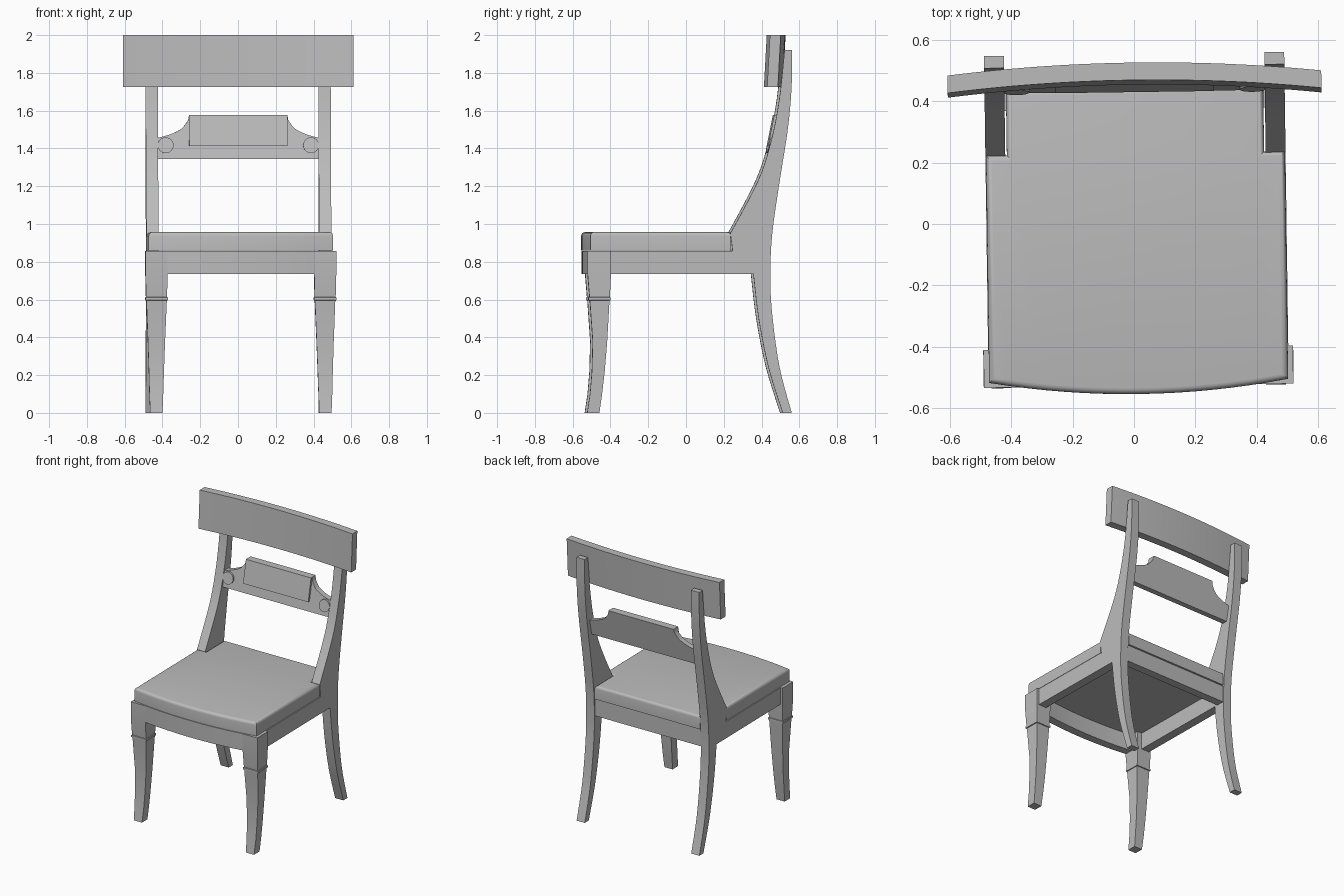
import bpy, bmesh
from mathutils import Matrix, Vector
from mathutils.geometry import interpolate_bezier

if "Cube" in bpy.data.objects:
    bpy.data.objects.remove(bpy.data.objects["Cube"])

grey = bpy.data.materials.new("plain grey")
grey.use_nodes = True
grey.diffuse_color = (0.5, 0.5, 0.5, 1)
grey.node_tree.nodes["Principled BSDF"].inputs["Base Color"].default_value = grey.diffuse_color

# The whole chair is turned very slightly on its footprint
PLACE = Matrix.Translation((0.008, 0, 0)) @ Matrix.Rotation(0.014, 4, "Z")


def finish(name, bm):
    bmesh.ops.recalc_face_normals(bm, faces=bm.faces)
    bm.transform(PLACE)
    mesh = bpy.data.meshes.new(name)
    bm.to_mesh(mesh)
    bm.free()
    mesh.materials.append(grey)
    obj = bpy.data.objects.new(name, mesh)
    bpy.context.collection.objects.link(obj)
    bpy.ops.object.select_all(action="DESELECT")
    obj.select_set(True)
    bpy.context.view_layer.objects.active = obj
    bpy.ops.object.shade_smooth_by_angle(angle=0.6)
    return obj


def prism(outline, depth):
    """Extrude a closed outline of 3D points along a vector."""
    bm = bmesh.new()
    face = bm.faces.new([bm.verts.new(p) for p in outline])
    new = bmesh.ops.extrude_face_region(bm, geom=[face], use_keep_orig=True)
    verts = [g for g in new["geom"] if isinstance(g, bmesh.types.BMVert)]
    bmesh.ops.translate(bm, vec=depth, verts=verts)
    return bm


def curve(points, steps=6):
    """Smooth path through a few 2D points."""
    p = [Vector((a, b, 0)) for a, b in points]
    path = []
    for i in range(len(p) - 1):
        t0 = (p[i + 1] - p[max(i - 1, 0)]) / 6
        t1 = (p[min(i + 2, len(p) - 1)] - p[i]) / 6
        path += interpolate_bezier(p[i], p[i] + t0, p[i + 1] - t1, p[i + 1], steps)[:-1]
    return [(v.x, v.y) for v in path + [p[-1]]]


def bow(half, middle, end, steps=16):
    """Parabolic bow in plan from -half to half."""
    xs = [half * (2 * i / steps - 1) for i in range(steps + 1)]
    return [(x, middle + (end - middle) * (x / half) ** 2) for x in xs]


RAIL_LOW, RAIL_TOP, SEAT_TOP = 0.735, 0.857, 0.957
INNER, OUTER = 0.425, 0.49

# Side frames: sabre back leg, back post and side rail in one piece
rear = curve([(0.553, 0), (0.487, 0.25), (0.447, 0.55), (0.44, 0.75),
              (0.45, 0.95), (0.485, 1.2), (0.532, 1.5), (0.552, 1.72), (0.555, 1.92)])
front = curve([(0.515, 1.92), (0.487, 1.66), (0.444, 1.44), (0.375, 1.23), (0.228, 0.95)])
leg_front = curve([(0.35, RAIL_LOW), (0.378, 0.5), (0.43, 0.24), (0.505, 0)])
frame = rear + front + [(0.24, RAIL_TOP), (-0.42, RAIL_TOP), (-0.42, RAIL_LOW)] + leg_front
for side, word in ((1, "left"), (-1, "right")):
    bm = prism([(side * INNER, y, z) for y, z in frame], (side * (OUTER - INNER), 0, 0))
    finish(word + "_side_frame", bm)

# Front legs: height, inner x, outer x, front y, back y
sections = [(0, 0.415, 0.48, -0.53, -0.465),
            (0.1, 0.411, 0.484, -0.515, -0.451),
            (0.22, 0.407, 0.487, -0.505, -0.437),
            (0.38, 0.401, 0.492, -0.501, -0.424),
            (0.595, 0.392, 0.5, -0.516, -0.412),
            (0.597, 0.387, 0.506, -0.523, -0.406),
            (0.611, 0.387, 0.506, -0.523, -0.406),
            (0.613, 0.391, 0.502, -0.518, -0.41),
            (RAIL_LOW, 0.388, 0.505, -0.528, -0.404),
            (RAIL_TOP, 0.388, 0.505, -0.528, -0.404)]
for side, word in ((1, "left"), (-1, "right")):
    bm = bmesh.new()
    rings = [[bm.verts.new((side * x, y, z)) for x, y in ((a, f), (b, f), (b, k), (a, k))]
             for z, a, b, f, k in sections]
    for low, high in zip(rings, rings[1:]):
        for i in range(4):
            j = (i + 1) % 4
            bm.faces.new((low[i], low[j], high[j], high[i]))
    bm.faces.new(rings[0])
    bm.faces.new(rings[-1])
    finish(word + "_front_leg", bm)

# Bowed front rail and straight back rail
arc = bow(0.4, -0.553, -0.524)
plan = arc + [(x, y + 0.06) for x, y in reversed(arc)]
finish("front_rail", prism([(x, y, RAIL_LOW) for x, y in plan], (0, 0, RAIL_TOP - RAIL_LOW)))
plan = [(-INNER, 0.375), (INNER, 0.375), (INNER, 0.435), (-INNER, 0.435)]
finish("back_rail", prism([(x, y, RAIL_LOW) for x, y in plan], (0, 0, RAIL_TOP - RAIL_LOW)))

# Seat pad, notched around the posts, with a rounded top edge
right_half = [(0.488, 0.23), (0.42, 0.23), (0.42, 0.443)]
plan = bow(0.488, -0.555, -0.512) + right_half + [(-x, y) for x, y in reversed(right_half)]
bm = prism([(x, y, RAIL_TOP + 0.004) for x, y in plan], (0, 0, SEAT_TOP - RAIL_TOP - 0.004))
rim = [e for e in bm.edges if all(v.co.z > SEAT_TOP - 0.01 for v in e.verts)]
bmesh.ops.bevel(bm, geom=rim, offset=0.02, segments=4, profile=0.5, affect="EDGES")
finish("seat_pad", bm)

# Curved crest board, leaning back a little
arc = bow(0.61, 0.455, 0.421, 24)
plan = arc + [(x, y + 0.057) for x, y in reversed(arc)]
finish("crest_board", prism([(x, y, 1.725) for x, y in plan], (0, 0.015, 0.275)))


# Middle rail with scalloped shoulders, raised tablet and end discs, all leaning
def leaning(name, outline, y, depth):
    finish(name, prism([(x, y + 0.2 * (z - 1.345), z) for x, z in outline], (0, depth, 0)))


shoulder = curve([(0.43, 1.455), (0.36, 1.475), (0.30, 1.505), (0.265, 1.55)])
half = [(0.43, 1.345)] + shoulder + [(0.26, 1.577)]
leaning("middle_rail", half + [(-x, z) for x, z in reversed(half)], 0.432, 0.04)
leaning("tablet", [(-0.26, 1.413), (0.26, 1.413), (0.26, 1.577), (-0.26, 1.577)], 0.417, 0.02)
for side, word in ((1, "left"), (-1, "right")):
    ring = [Matrix.Rotation(i * 0.2618, 2) @ Vector((0.042, 0)) for i in range(24)]
    leaning(word + "_disc", [(side * 0.385 + p.x, 1.417 + p.y) for p in ring], 0.42, 0.02)
